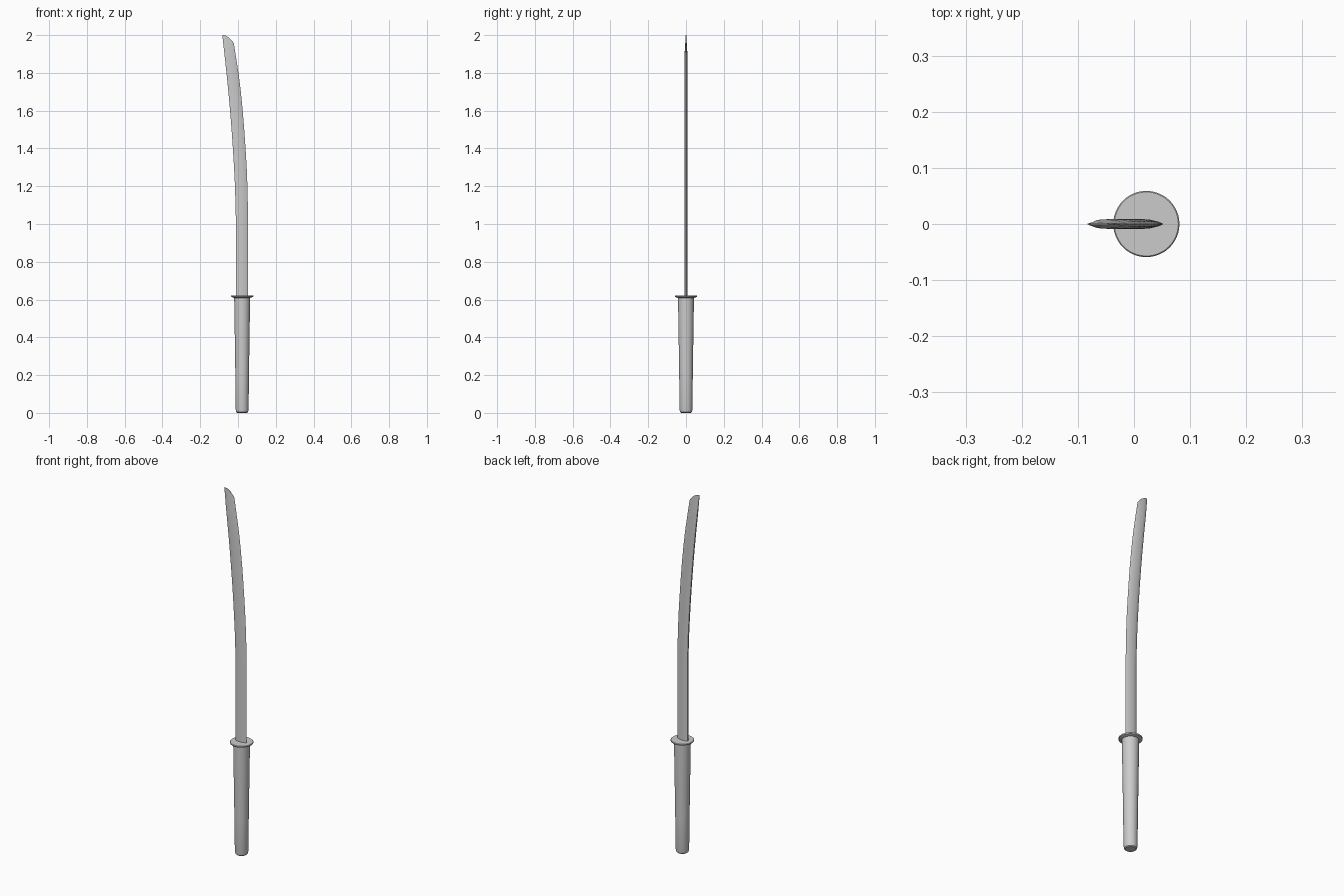
import bpy, bmesh, math

if "Cube" in bpy.data.objects:
    bpy.data.objects.remove(bpy.data.objects["Cube"])

CX = 0.022  # axis of handle and guard


def finish(name, bm, angle):
    bmesh.ops.recalc_face_normals(bm, faces=bm.faces)
    me = bpy.data.meshes.new(name)
    bm.to_mesh(me)
    bm.free()
    ob = bpy.data.objects.new(name, me)
    bpy.context.collection.objects.link(ob)
    bpy.ops.object.select_all(action='DESELECT')
    ob.select_set(True)
    bpy.context.view_layer.objects.active = ob
    bpy.ops.object.shade_smooth_by_angle(angle=math.radians(angle))
    return ob


def loft(name, rings, angle=35):
    bm = bmesh.new()
    loops = [[bm.verts.new(p) for p in ring] for ring in rings]
    for a, b in zip(loops, loops[1:]):
        n = len(a)
        for i in range(n):
            j = (i + 1) % n
            bm.faces.new((a[i], a[j], b[j], b[i]))
    bm.faces.new(loops[0])
    bm.faces.new(loops[-1])
    return finish(name, bm, angle)


def lathe(name, profile, sides=48):
    rings = [[(CX + r * math.cos(2 * math.pi * i / sides),
               r * math.sin(2 * math.pi * i / sides), z)
              for i in range(sides)] for r, z in profile]
    return loft(name, rings)


# Tapered round handle with a softened butt
lathe("handle", [(0.026, 0.0), (0.031, 0.004), (0.034, 0.018),
                 (0.036, 0.2), (0.039, 0.4), (0.042, 0.6), (0.042, 0.613)])

# Thin disc guard
lathe("guard", [(0.044, 0.609), (0.057, 0.614), (0.059, 0.617),
                (0.059, 0.620), (0.057, 0.622)])

# Blade: spine x/z, edge x/z, half thickness, bulge of the end
rows = [
    (-0.011, 0.60, 0.053, 0.60, 0.009, 0),
    (-0.011, 1.00, 0.053, 1.00, 0.009, 0),
    (-0.013, 1.10, 0.052, 1.10, 0.009, 0),
    (-0.016, 1.20, 0.050, 1.20, 0.009, 0),
    (-0.021, 1.30, 0.046, 1.30, 0.009, 0),
    (-0.027, 1.40, 0.040, 1.40, 0.009, 0),
    (-0.034, 1.50, 0.033, 1.50, 0.009, 0),
    (-0.042, 1.60, 0.025, 1.60, 0.009, 0),
    (-0.051, 1.70, 0.015, 1.70, 0.009, 0),
    (-0.061, 1.80, 0.004, 1.79, 0.009, 0),
    (-0.072, 1.90, -0.010, 1.88, 0.008, 0),
    (-0.083, 2.00, -0.022, 1.957, 0.0015, 0.012),
]
# Cross-section from blunt spine to sharp edge (share of width, of thickness)
half = [(0.0, 0.45), (0.1, 0.9), (0.3, 1.0), (0.6, 0.9), (0.85, 0.45)]
section = half + [(1.0, 0.0)] + [(u, -t) for u, t in reversed(half)]
rings = [[(xl + (xr - xl) * u, th * t,
           zl + (zr - zl) * u + bulge * 4 * u * (1 - u))
          for u, t in section] for xl, zl, xr, zr, th, bulge in rows]
loft("blade", rings, 30)
